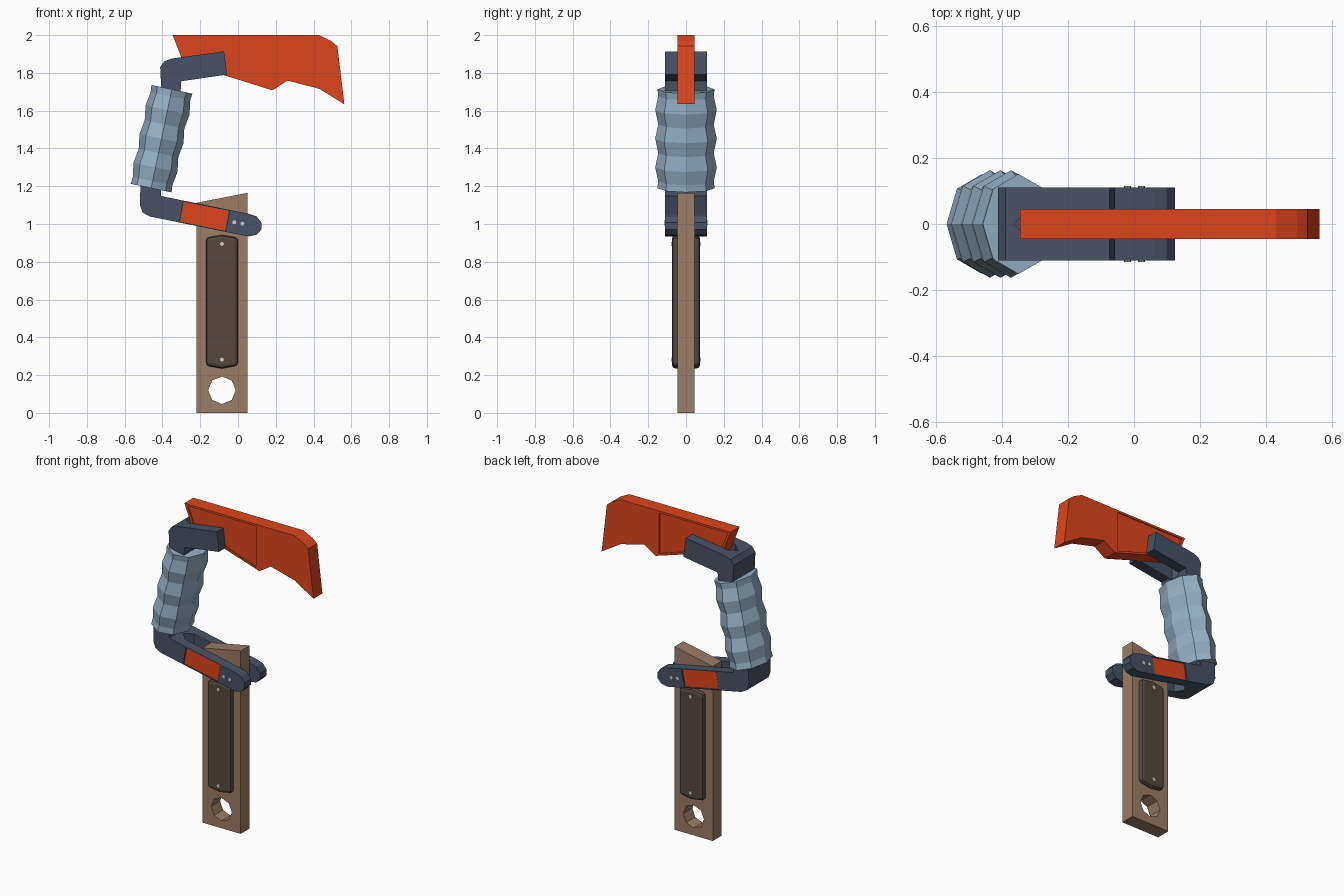
import bpy, bmesh
from math import sin, cos, pi
from mathutils import Vector

if "Cube" in bpy.data.objects:
    bpy.data.objects.remove(bpy.data.objects["Cube"])


def mat(name, r, g, b):
    m = bpy.data.materials.new(name)
    m.diffuse_color = (r, g, b, 1)
    m.use_nodes = True
    m.node_tree.nodes["Principled BSDF"].inputs["Base Color"].default_value = m.diffuse_color
    return m


TAN = mat("tan", 0.33, 0.205, 0.136)
BROWN = mat("brown", 0.09, 0.066, 0.047)
STEEL = mat("dark_steel", 0.065, 0.085, 0.13)
ORANGE = mat("orange", 0.74, 0.06, 0.011)
BLUE = mat("pale_blue", 0.31, 0.44, 0.56)
SILVER = mat("silver", 0.6, 0.6, 0.6)


def loft(name, rings, material=None):
    """Skin a stack of equal-length closed rings and cap both ends."""
    bm = bmesh.new()
    vs = [[bm.verts.new(p) for p in r] for r in rings]
    n = len(vs[0])
    for a, b in zip(vs, vs[1:]):
        for i in range(n):
            j = (i + 1) % n
            bm.faces.new((a[i], a[j], b[j], b[i]))
    bm.faces.new(vs[0])
    bm.faces.new(vs[-1])
    bmesh.ops.recalc_face_normals(bm, faces=bm.faces)
    me = bpy.data.meshes.new(name)
    bm.to_mesh(me)
    bm.free()
    ob = bpy.data.objects.new(name, me)
    bpy.context.collection.objects.link(ob)
    if material:
        me.materials.append(material)
    return ob


def prism(name, outline, y0, y1, material=None):
    """Side outline (x, z) extruded along y."""
    return loft(name, [[(x, y, z) for x, z in outline] for y in (y0, y1)], material)


def plan_prism(name, outline, z0, z1):
    """Plan outline (x, y) extruded along z."""
    return loft(name, [[(x, y, z) for x, y in outline] for z in (z0, z1)])


def circle(x, z, r, n):
    return [(x + r * cos(2 * pi * i / n), z + r * sin(2 * pi * i / n)) for i in range(n)]


def apply_mod(ob, mod):
    bpy.context.view_layer.objects.active = ob
    bpy.ops.object.modifier_apply(modifier=mod.name)


def cut(ob, cutter):
    m = ob.modifiers.new("cut", 'BOOLEAN')
    m.operation, m.solver, m.object = 'DIFFERENCE', 'EXACT', cutter
    apply_mod(ob, m)
    bpy.data.objects.remove(cutter)


def mirror_y(ob):
    m = ob.modifiers.new("mirror", 'MIRROR')
    m.use_axis = (False, True, False)
    m.use_mirror_merge = False


# Handle plank with octagonal hanging hole
handle = prism("handle", [(-0.22, 0), (0.05, 0), (0.05, 1.165), (-0.22, 1.112)],
               -0.045, 0.045, TAN)
cut(handle, prism("hole_cutter", circle(-0.085, 0.12, 0.073, 8), -0.2, 0.2))

# Grip scales on both sides
grip = prism("grip_scale", [(-0.17, 0.25), (-0.085, 0.235), (0, 0.25),
                            (0, 0.928), (-0.085, 0.942), (-0.17, 0.928)],
             0.01, 0.074, BROWN)
bev = grip.modifiers.new("bevel", 'BEVEL')
bev.width, bev.segments, bev.limit_method = 0.018, 2, 'ANGLE'
apply_mod(grip, bev)
mirror_y(grip)

# Screws
for name, x, z, y in (("grip_screw_low", -0.085, 0.282, 0.078),
                      ("grip_screw_high", -0.085, 0.895, 0.078),
                      ("fork_screw_left", -0.02, 1.009, 0.115),
                      ("fork_screw_right", 0.023, 1.002, 0.115)):
    mirror_y(prism(name, circle(x, z, 0.011, 8), y - 0.02, y, SILVER))

# Lower fork: arms straddling the handle
lower = prism("lower_fork", [(0.061, 1.053), (0.098, 1.04), (0.124, 1.008), (0.124, 0.971),
                             (0.098, 0.943), (0.055, 0.934), (-0.468, 1.04), (-0.505, 1.061),
                             (-0.52, 1.103), (-0.515, 1.23), (-0.41, 1.23), (-0.408, 1.148)],
              -0.11, 0.11, STEEL)
cut(lower, plan_prism("gap_cutter", [(-0.385, 0), (-0.34, -0.0445), (0.3, -0.0445),
                                     (0.3, 0.0445), (-0.34, 0.0445)], 0.8, 1.4))

# Coloured insets in the lower fork arms
slot = [(-0.29, 1.119), (-0.045, 1.07), (-0.066, 0.962), (-0.308, 1.012)]
for s in (-1, 1):
    cut(lower, prism("slot_cutter", slot, s * 0.1, s * 0.2))
cx, cz = sum(p[0] for p in slot) / 4, sum(p[1] for p in slot) / 4
plate = prism("fork_inset", [(cx + (x - cx) * 0.97, cz + (z - cz) * 0.97) for x, z in slot],
              0.09, 0.106, ORANGE)
mirror_y(plate)

# Ribbed eight-sided sleeve along a tilted axis
a, b = Vector((-0.46, 0, 1.19)), Vector((-0.35, 0, 1.713))
axis = (b - a).normalized()
side = Vector((axis.z, 0, -axis.x))
rings = []
for t, r in ((0, 0.93), (0.07, 0.9), (0.21, 1), (0.355, 0.9), (0.5, 1),
             (0.645, 0.9), (0.79, 1), (0.93, 0.9), (1, 0.93)):
    c = a.lerp(b, t)
    rings.append([c + side * (0.119 * r * cos(i * pi / 4))
                  + Vector((0, 0.163 * r * sin(i * pi / 4), 0)) for i in range(8)])
loft("ribbed_sleeve", rings, BLUE)

# Upper fork holding the blade
upper = prism("upper_fork", [(-0.074, 1.914), (-0.058, 1.791), (-0.3, 1.756), (-0.305, 1.69),
                             (-0.405, 1.69), (-0.412, 1.83), (-0.39, 1.862), (-0.35, 1.876)],
              -0.11, 0.11, STEEL)
cut(upper, plan_prism("gap_cutter", [(-0.366, 0), (-0.32, -0.042), (0.2, -0.042),
                                     (0.2, 0.042), (-0.32, 0.042)], 1.74, 2.1))

# Blade with shallow recessed panels on both faces
blade = prism("blade", [(-0.346, 2.0), (0.43, 2.0), (0.494, 1.968), (0.526, 1.942),
                        (0.563, 1.634), (0.43, 1.716), (0.262, 1.759), (0.182, 1.708),
                        (-0.055, 1.782), (-0.288, 1.851)], -0.045, 0.045, ORANGE)
panel = [(-0.325, 1.987), (0.157, 1.987), (0.157, 1.728), (-0.05, 1.795), (-0.272, 1.862)]
for s in (-1, 1):
    cut(blade, prism("panel_cutter", panel, s * 0.038, s * 0.1))
